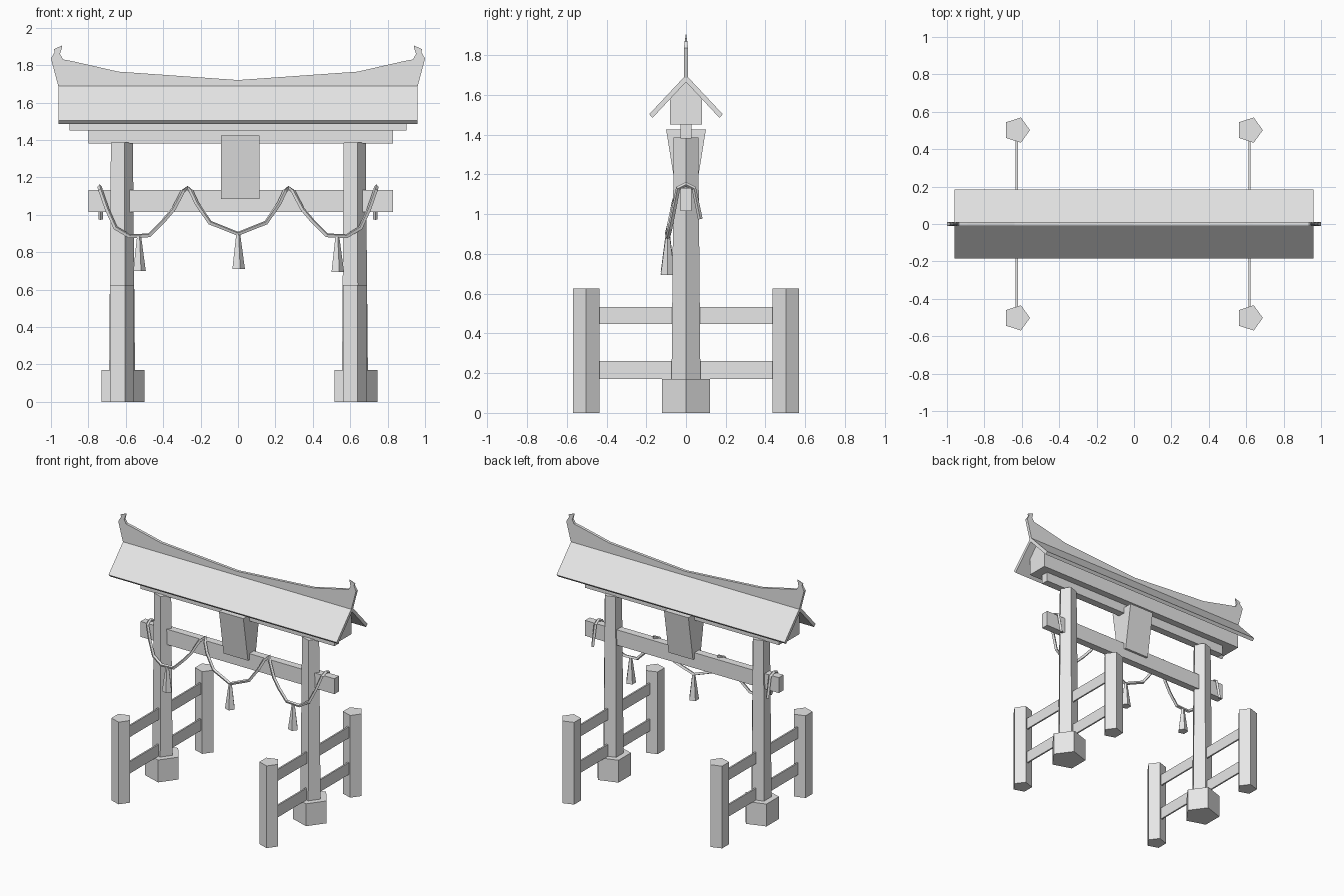
import bpy, bmesh, math
from mathutils import Vector

cube = bpy.data.objects.get("Cube")
if cube:
    bpy.data.objects.remove(cube, do_unlink=True)

grey = bpy.data.materials.new("plain grey")
grey.use_nodes = True
grey.diffuse_color = (0.8, 0.8, 0.8, 1)
grey.node_tree.nodes["Principled BSDF"].inputs["Base Color"].default_value = (0.8, 0.8, 0.8, 1)


def add_object(name, data):
    data.materials.append(grey)
    obj = bpy.data.objects.new(name, data)
    bpy.context.scene.collection.objects.link(obj)
    return obj


def finish(name, bm):
    bmesh.ops.recalc_face_normals(bm, faces=bm.faces)
    mesh = bpy.data.meshes.new(name)
    bm.to_mesh(mesh)
    bm.free()
    return add_object(name, mesh)


def extrude_profile(name, points, vector):
    """Flat outline swept along a vector."""
    bm = bmesh.new()
    face = bm.faces.new([bm.verts.new(p) for p in points])
    result = bmesh.ops.extrude_face_region(bm, geom=[face], use_keep_orig=True)
    moved = [g for g in result["geom"] if isinstance(g, bmesh.types.BMVert)]
    bmesh.ops.translate(bm, verts=moved, vec=Vector(vector))
    return finish(name, bm)


def box(name, x, y, z):
    points = [(x[0], y[0], z[0]), (x[1], y[0], z[0]), (x[1], y[1], z[0]), (x[0], y[1], z[0])]
    return extrude_profile(name, points, (0, 0, z[1] - z[0]))


def pillar(name, x, y, z0, z1, r0, r1):
    """Five-sided post with one corner towards +x."""
    bm = bmesh.new()
    rings = []
    for z, r in ((z0, r0), (z1, r1)):
        angles = [math.tau * i / 5 for i in range(5)]
        rings.append([bm.verts.new((x + r * math.cos(a), y + r * math.sin(a), z)) for a in angles])
    for i in range(5):
        j = (i + 1) % 5
        bm.faces.new((rings[0][i], rings[0][j], rings[1][j], rings[1][i]))
    for ring in rings:
        bm.faces.new(ring)
    return finish(name, bm)


# Columns, footings and side fences
for side, x in (("right", -0.627), ("left", 0.618)):
    pillar(side + "_column", x, 0, 0.1, 1.385, 0.077, 0.065)
    pillar(side + "_footing", x, 0, 0, 0.17, 0.127, 0.127)
    for place, y in (("front", -0.502), ("back", 0.502)):
        pillar(f"{side}_{place}_fence_post", x, y, 0, 0.625, 0.071, 0.071)
    for level, z in (("lower", (0.17, 0.26)), ("upper", (0.447, 0.533))):
        box(f"{side}_{level}_rail", (x - 0.006, x + 0.006), (-0.48, 0.48), z)

# Cross beams
box("tie_beam", (-0.80, 0.83), (-0.028, 0.028), (1.015, 1.132))
box("lower_lintel", (-0.80, 0.83), (-0.028, 0.028), (1.38, 1.46))
gable = [(-0.08, 1.45), (0.08, 1.45), (0.08, 1.595), (0, 1.685), (-0.08, 1.595)]
extrude_profile("upper_lintel", [(-0.90, y, z) for y, z in gable], (1.80, 0, 0))

# Central plaque, wider at the top
plaque = [(-0.045, 1.085), (0.045, 1.085), (0.1, 1.425), (-0.1, 1.425)]
extrude_profile("plaque", [(-0.09, y, z) for y, z in plaque], (0.205, 0, 0))

# Pitched roof
roof = [(0, 1.70), (0.185, 1.503), (0.168, 1.485), (0, 1.665), (-0.168, 1.485), (-0.185, 1.503)]
extrude_profile("roof", [(-0.96, y, z) for y, z in roof], (1.92, 0, 0))

# Sweeping ridge with hooked ends
half = [(0.64, 1.765), (0.89, 1.822), (0.935, 1.83), (0.952, 1.86), (0.942, 1.89),
        (0.94, 1.905), (0.985, 1.885), (0.98, 1.87), (1.0, 1.835), (0.96, 1.685)]
outline = [(0, 1.72)] + half + [(-x, z) for x, z in reversed(half)]
ridge = extrude_profile("ridge", [(x, -0.011, z) for x, z in outline], (0, 0.022, 0))
for v in ridge.data.vertices:
    v.co.y *= min(1, max(0.1, (1.91 - v.co.z) / 0.07))

# Hanging rope draped over the tie beam
centre_half = [(0, -0.095, 0.898), (0.15, -0.08, 0.958), (0.22, -0.06, 1.06),
               (0.25, -0.04, 1.125), (0.27, 0, 1.145), (0.295, -0.04, 1.125)]
outer = [(0.345, -0.065, 1.03), (0.40, -0.08, 0.965), (0.475, -0.092, 0.89),
         (0.58, -0.092, 0.885), (0.655, -0.08, 0.93), (0.70, -0.06, 1.03),
         (0.735, -0.04, 1.13), (0.74, 0, 1.15), (0.735, 0.04, 1.13), (0.735, 0.072, 0.975)]
half_rope = centre_half + outer
path = [(-x, y, z) for x, y, z in reversed(half_rope[1:])] + half_rope
curve = bpy.data.curves.new("rope", "CURVE")
curve.dimensions = "3D"
curve.bevel_depth = 0.012
curve.bevel_resolution = 0
curve.use_fill_caps = True
spline = curve.splines.new("POLY")
spline.points.add(len(path) - 1)
for point, co in zip(spline.points, path):
    point.co = (*co, 1)
spline.use_smooth = False
add_object("rope", curve)

# Tassels at the low points
for name, x, z in (("right", -0.53, 0.885), ("centre", 0, 0.895), ("left", 0.53, 0.88)):
    pillar(name + "_tassel", x, -0.092, z - 0.185, z, 0.037, 0.012)
